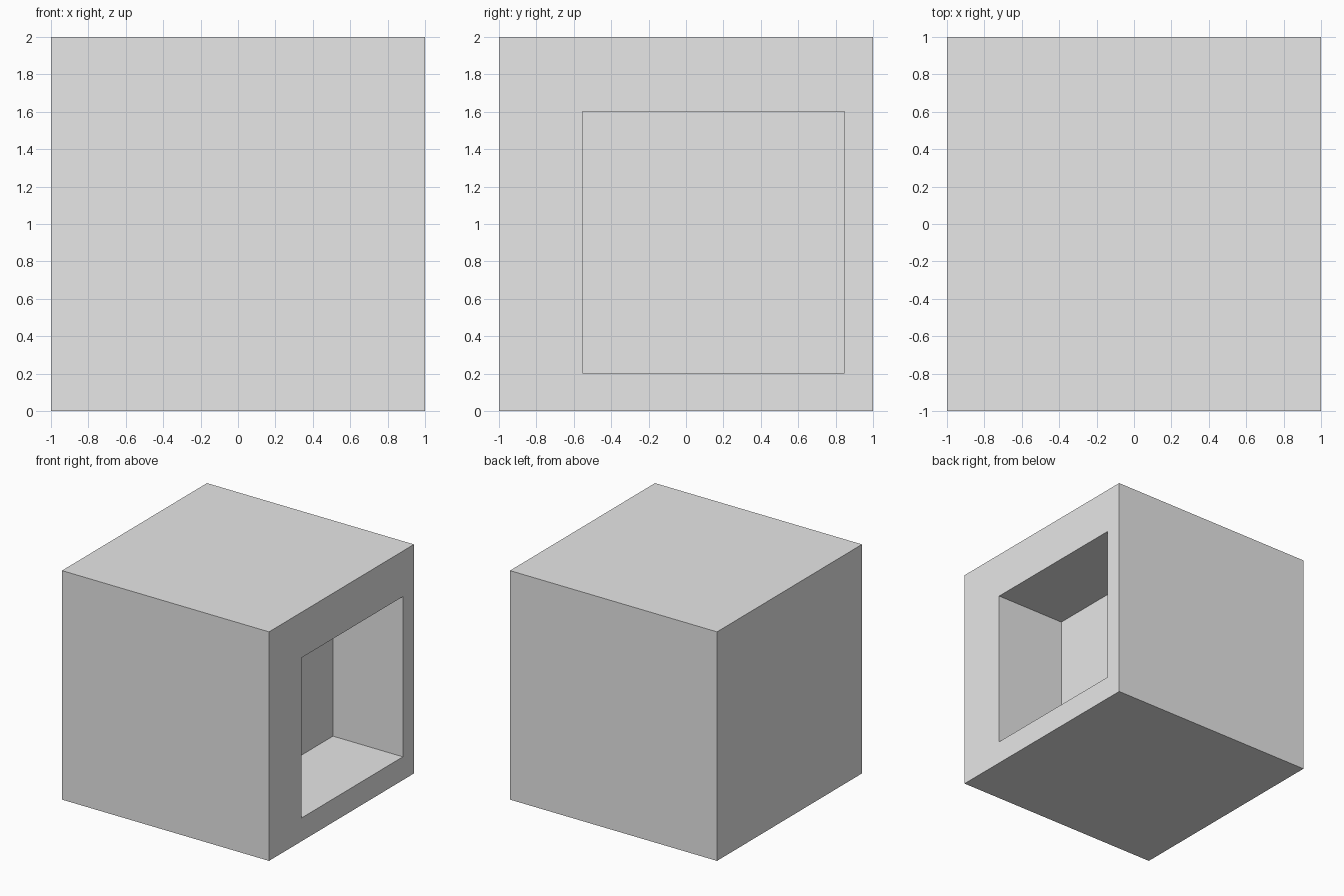
import bpy, bmesh
from mathutils import Vector

old = bpy.data.objects.get("Cube")
if old:
    bpy.data.objects.remove(old, do_unlink=True)

# Plain grey material
GREY = (0.8, 0.8, 0.8, 1)
grey = bpy.data.materials.new("light grey")
grey.use_nodes = True
grey.diffuse_color = GREY
grey.node_tree.nodes["Principled BSDF"].inputs["Base Color"].default_value = GREY

# Solid block standing on the ground
SIZE, OPENING, DEPTH = 2.0, 1.15, 0.675
bm = bmesh.new()
bmesh.ops.create_cube(bm, size=SIZE)
bmesh.ops.translate(bm, verts=bm.verts, vec=(0, 0, SIZE / 2))
bm.normal_update()

# Square recess in the +x side, off centre towards the back and down
side = max(bm.faces, key=lambda f: f.normal.x)
bmesh.ops.inset_individual(bm, faces=[side], thickness=(SIZE - OPENING) / 2)
bmesh.ops.translate(bm, verts=side.verts, vec=(0, 0.147, -0.097))
result = bmesh.ops.extrude_discrete_faces(bm, faces=[side])
recess_floor = result["faces"][0]
bmesh.ops.translate(bm, verts=recess_floor.verts, vec=Vector((-DEPTH, 0, 0)))
bmesh.ops.recalc_face_normals(bm, faces=bm.faces)

mesh = bpy.data.meshes.new("recessed_block")
bm.to_mesh(mesh)
bm.free()
mesh.materials.append(grey)
block = bpy.data.objects.new("recessed_block", mesh)
bpy.context.collection.objects.link(block)
